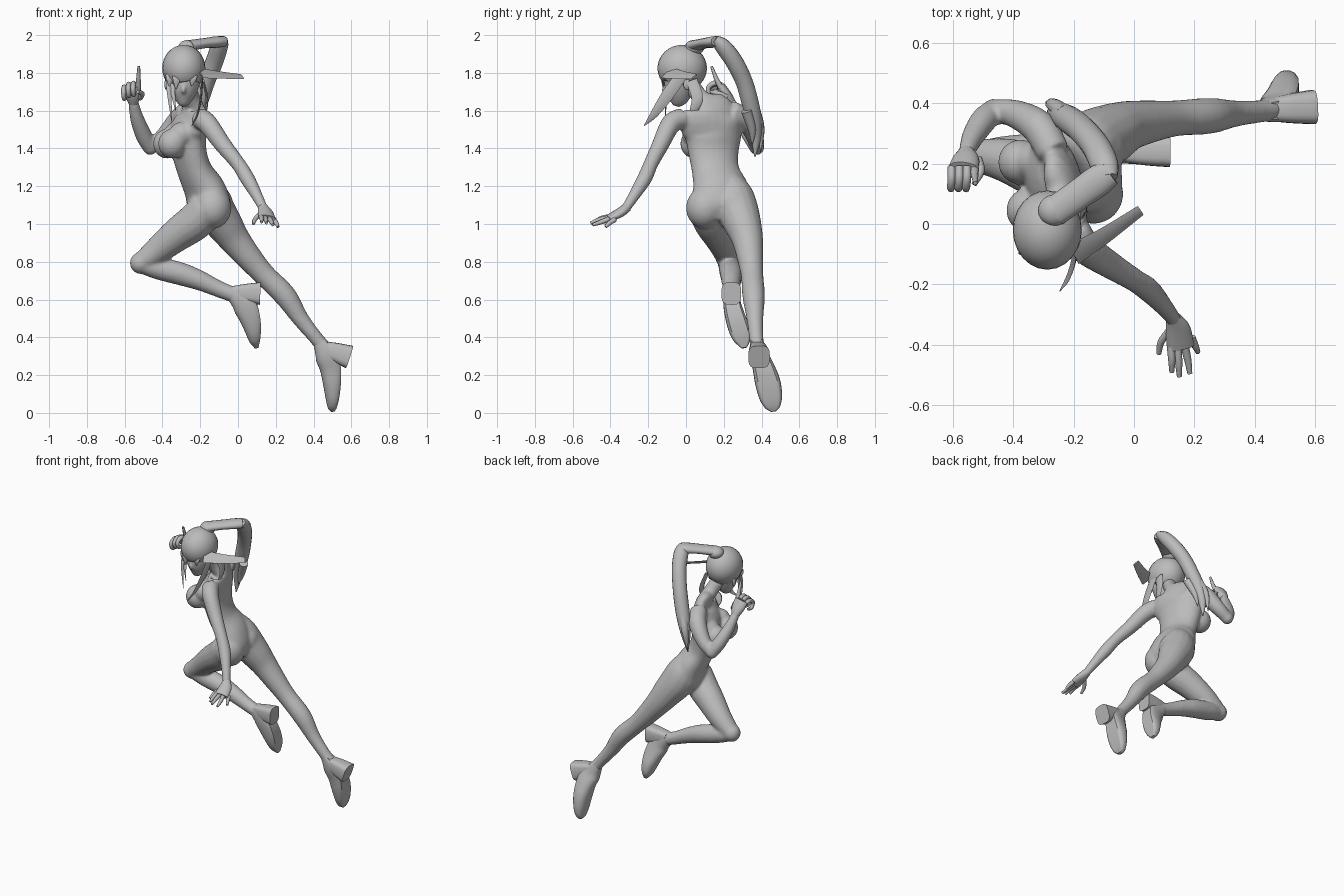
import bpy, bmesh, math
from mathutils import Vector

SIDE = Vector((.31, -.95, 0))      # shoulder axis of the figure
grey = bpy.data.materials.new("plain_grey")
grey.diffuse_color = (.5, .5, .5, 1)


def smooth_path(pts, steps):
    """Catmull-Rom through (x, y, z, a, b) points."""
    p = [Vector(q if len(q) == 5 else (*q, q[3])) for q in pts]
    p = [p[0] * 2 - p[1]] + p + [p[-1] * 2 - p[-2]]
    out = []
    for i in range(1, len(p) - 2):
        p0, p1, p2, p3 = p[i - 1:i + 3]
        for k in range(steps):
            t = k / steps
            out.append(.5 * (2 * p1 + (p2 - p0) * t + (2 * p0 - 5 * p1 + 4 * p2 - p3) * t * t
                             + (3 * p1 - p0 - 3 * p2 + p3) * t ** 3))
    return out + [p[-2]]


def tube(bm, pts, side=SIDE, n=16, steps=4, flat=None, power=1):
    """Loft elliptical rings; a is the radius along side, b across it; power < 1 squares them."""
    path = smooth_path(pts, steps)
    c = [Vector(q[:3]) for q in path]
    rings = []
    for i, q in enumerate(path):
        t = (c[min(i + 1, len(c) - 1)] - c[max(i - 1, 0)]).normalized()
        u = Vector(side)
        u = (u - t * u.dot(t)).normalized()
        v = t.cross(u)
        a, b = max(q[3], .002), max(q[4], .002)
        ring = []
        for k in range(n):
            w = 2 * math.pi * k / n
            s, d = (math.copysign(abs(f) ** power, f) for f in (math.sin(w), math.cos(w)))
            if flat is not None:
                s = min(s, flat)
            ring.append(bm.verts.new(c[i] + u * a * d + v * b * s))
        rings.append(ring)
    for r, s in zip(rings, rings[1:]):
        for k in range(n):
            bm.faces.new((r[k], r[(k + 1) % n], s[(k + 1) % n], s[k]))
    bm.faces.new(rings[0][::-1])
    bm.faces.new(rings[-1])


def ball(bm, loc, r, scale=(1, 1, 1)):
    vs = bmesh.ops.create_uvsphere(bm, u_segments=24, v_segments=16, radius=r)["verts"]
    for v in vs:
        v.co = Vector(loc) + v.co * Vector(scale)


def finish(bm, name, voxel=0, angle=50):
    bmesh.ops.recalc_face_normals(bm, faces=bm.faces[:])
    me = bpy.data.meshes.new(name)
    bm.to_mesh(me)
    bm.free()
    ob = bpy.data.objects.new(name, me)
    bpy.context.collection.objects.link(ob)
    me.materials.append(grey)
    for p in me.polygons:
        p.use_smooth = True
    if voxel:
        m = ob.modifiers.new("blend", 'REMESH')
        m.mode, m.voxel_size, m.use_smooth_shade = 'VOXEL', voxel, True
        m = ob.modifiers.new("soften", 'SMOOTH')
        m.factor, m.iterations = .5, 8
    else:
        bpy.ops.object.select_all(action='DESELECT')
        ob.select_set(True)
        bpy.context.view_layer.objects.active = ob
        bpy.ops.object.shade_smooth_by_angle(angle=math.radians(angle))
    return ob


# Body: torso, limbs and neck blended into one skin
bm = bmesh.new()
tube(bm, [(-.13, .19, 1.01, .09, .06), (-.148, .185, 1.08, .162, .107), (-.175, .185, 1.18, .155, .104),
          (-.228, .157, 1.28, .13, .088), (-.258, .145, 1.38, .138, .086), (-.265, .143, 1.48, .158, .092),
          (-.235, .13, 1.56, .168, .07), (-.235, .13, 1.62, .115, .048), (-.245, .085, 1.66, .048, .046),
          (-.27, .03, 1.73, .046, .046)], n=24)
for y, x in ((.205, -.375), (.045, -.348)):          # chest
    ball(bm, (x, y, 1.425), .075, (1, 1, 1.05))
    ball(bm, (x + .05, y, 1.475), .066)
for loc in ((-.135, .1, 1.085), (-.125, .25, 1.1)):  # hips
    ball(bm, loc, .1, (1, 1, 1.1))
# stretched leg
tube(bm, [(-.19, .21, 1.24, .07), (-.165, .245, 1.16, .105), (-.13, .27, 1.08, .112), (-.075, .3, 1.0, .1),
          (-.02, .325, .92, .084), (.06, .34, .82, .07), (.14, .35, .73, .06), (.25, .358, .62, .06),
          (.33, .365, .5, .045), (.41, .372, .4, .038), (.46, .38, .34, .04)])
# bent leg
tube(bm, [(-.16, .11, 1.08, .1), (-.23, .14, 1.01, .1), (-.32, .175, .945, .09), (-.42, .21, .865, .074),
          (-.505, .225, .798, .058)])
tube(bm, [(-.515, .225, .79, .05), (-.42, .233, .765, .06), (-.3, .24, .735, .061), (-.2, .24, .7, .053),
          (-.1, .24, .655, .044), (-.01, .24, .62, .042)])
ball(bm, (-.515, .225, .793), .058)
# arms
for arm in (
    [(-.2, -.02, 1.56, .056), (-.16, -.08, 1.53, .054), (-.08, -.135, 1.42, .046), (0, -.185, 1.32, .039),
     (.05, -.22, 1.24, .04), (.1, -.275, 1.15, .031), (.135, -.32, 1.08, .025)],
    [(-.265, .235, 1.6, .055), (-.315, .32, 1.55, .058), (-.395, .365, 1.46, .047), (-.465, .375, 1.405, .038)],
    [(-.465, .375, 1.405, .04), (-.5, .34, 1.47, .044), (-.535, .285, 1.56, .037),
     (-.555, .235, 1.65, .026)]):
    tube(bm, arm, side=(1, 0, 0))
    ball(bm, arm[1][:3], arm[1][3])
ball(bm, (-.465, .375, 1.405), .04)
finish(bm, "body", voxel=.009)

# Hands
bm = bmesh.new()
tube(bm, [(.13, -.31, 1.09, .025), (.145, -.35, 1.06, .042, .025), (.155, -.41, 1.03, .046, .018)], (1, .2, -.15))
for base, mid, tip in (((.12, -.35, 1.055), (.09, -.39, 1.025), (.082, -.43, 1.0)),
                       ((.122, -.4, 1.04), (.125, -.45, 1.03), (.125, -.49, 1.01)),
                       ((.144, -.4, 1.035), (.148, -.46, 1.022), (.15, -.505, 1.005)),
                       ((.167, -.4, 1.03), (.178, -.45, 1.01), (.185, -.495, .995)),
                       ((.19, -.375, 1.025), (.203, -.405, 1.005), (.212, -.425, .985))):
    tube(bm, [(*base, .014), (*mid, .012), (*tip, .008)], (1, 0, 0), n=8)
finish(bm, "reaching_hand")

bm = bmesh.new()
tube(bm, [(-.555, .24, 1.64, .025), (-.556, .215, 1.68, .044, .028), (-.565, .185, 1.73, .05, .023)], (1, 0, 0))
tube(bm, [(-.528, .185, 1.72, .015), (-.527, .16, 1.77, .012), (-.525, .135, 1.835, .007)], (1, 0, 0), n=8)
for x, z in ((-.553, 1.735), (-.578, 1.73), (-.603, 1.715)):      # curled fingers
    tube(bm, [(x, .19, z, .014), (x, .15, z + .01, .014), (x - .003, .118, z - .015, .013),
              (x, .13, z - .05, .012), (x + .005, .16, z - .05, .01)], (1, 0, 0), n=8)
tube(bm, [(-.52, .215, 1.67, .018), (-.508, .175, 1.69, .014), (-.53, .13, 1.7, .009)], (0, 0, 1), n=8)
finish(bm, "pointing_hand")


# Feet: flat-soled shoe plus a chunky heel
def foot(name, path, heel):
    bm = bmesh.new()
    tube(bm, path, (0, 1, .1), n=24, flat=.7, power=.85)
    tube(bm, heel, (0, 1, 0), n=24, steps=3, power=.6)
    finish(bm, name, angle=40)


foot("stretched_foot",
     [(.43, .375, .375, .036), (.476, .385, .31, .048, .07), (.498, .41, .24, .058, .066),
      (.505, .433, .16, .067, .056), (.505, .45, .08, .06, .042), (.502, .46, .03, .04, .028),
      (.504, .463, .008, .015, .012)],
     [(.43, .378, .345, .034), (.5, .382, .325, .047, .049), (.59, .387, .296, .057, .062)])
foot("bent_foot",
     [(-.03, .24, .635, .04), (.038, .243, .58, .046, .072), (.07, .26, .51, .053, .066),
      (.085, .283, .44, .056, .05), (.092, .3, .385, .044, .034), (.1, .308, .345, .015, .012)],
     [(-.03, .24, .635, .036), (.04, .24, .635, .046, .048), (.118, .24, .632, .052, .06)])

# Head with jaw, nose and ears
bm = bmesh.new()
ball(bm, (-.285, -.015, 1.825), .105, (1, 1.15, 1.08))
tube(bm, [(-.285, -.03, 1.8, .09, .09), (-.285, -.035, 1.73, .08, .08), (-.287, -.04, 1.67, .055, .06),
          (-.289, -.05, 1.63, .024, .028), (-.289, -.052, 1.622, .01)], (1, 0, 0), n=20)
tube(bm, [(-.287, -.11, 1.745, .006), (-.288, -.122, 1.705, .011), (-.288, -.1, 1.695, .008)], (1, 0, 0), n=8)
finish(bm, "head", voxel=.009)
bm = bmesh.new()
for x in (-.38, -.195):
    ball(bm, (x, .005, 1.74), .024, (.4, .8, 1.2))
finish(bm, "ears")

# Hair cap, open over the face
bm = bmesh.new()
ball(bm, (-.287, -.02, 1.825), .112, (1.02, 1.17, 1.1))
bmesh.ops.bisect_plane(bm, geom=bm.verts[:] + bm.edges[:] + bm.faces[:], plane_co=(-.28, -.05, 1.735),
                       plane_no=(-.15, .25, 1), clear_inner=True)
cap = finish(bm, "hair_cap")
cap.modifiers.new("thickness", 'SOLIDIFY').thickness = .008

# Ponytail: flat band out of the bun, then a long fall behind the arm
bm = bmesh.new()
ball(bm, (-.265, .045, 1.935), .052, (1, 1, .75))
tube(bm, [(-.265, .04, 1.943, .05, .03), (-.18, .1, 1.957, .05, .027), (-.12, .142, 1.963, .052, .03),
          (-.08, .17, 1.967, .045, .028)], (.57, -.82, 0))
tube(bm, [(-.088, .15, 1.975, .035, .025), (-.098, .195, 1.94, .047, .042), (-.125, .255, 1.86, .047),
          (-.165, .305, 1.76, .046), (-.2, .335, 1.66, .046), (-.235, .358, 1.56, .042),
          (-.26, .37, 1.46, .028), (-.27, .365, 1.355, .003)], (1, .7, 0))
for x, y, z in ((-.29, .395, 1.38), (-.24, .35, 1.42)):
    tube(bm, [(x + .06, y - .03, 1.6, .03), (x + .02, y, 1.5, .022), (x, y, z, .002)], n=8)
finish(bm, "ponytail")

# Loose locks: fringe, side spikes and the swept blade
bm = bmesh.new()
for x, y, z in ((-.36, -.075, 1.73), (-.325, -.1, 1.715), (-.24, -.095, 1.73)):
    tube(bm, [(x, y, 1.82, .02, .006), (x, y - .025, 1.775, .022, .006), (x - .004, y - .02, z, .003)],
         (1, 0, 0), n=6)
for x, tip in ((-.37, 1.54), (-.35, 1.6)):
    tube(bm, [(x, -.06, 1.79, .014, .006), (x + .005, -.1, 1.7, .012, .005), (x + .02, -.11, tip, .002)],
         (1, 0, 0), n=6)
tube(bm, [(-.19, -.03, 1.78, .032, .006), (-.195, -.1, 1.68, .032, .006), (-.215, -.17, 1.58, .02, .005),
          (-.245, -.222, 1.52, .002)], (0, 1, -.4), n=6)
tube(bm, [(-.185, .03, 1.76, .03, .008), (-.165, .06, 1.67, .03, .008), (-.17, .04, 1.6, .02, .006),
          (-.2, .03, 1.53, .002)], (0, 1, 0), n=6)
tube(bm, [(-.2, -.1, 1.8, .046, .005), (-.1, -.04, 1.79, .034, .005), (.022, .045, 1.78, .022, .005)],
     (-.45, .65, .6), n=6)
finish(bm, "loose_locks")
